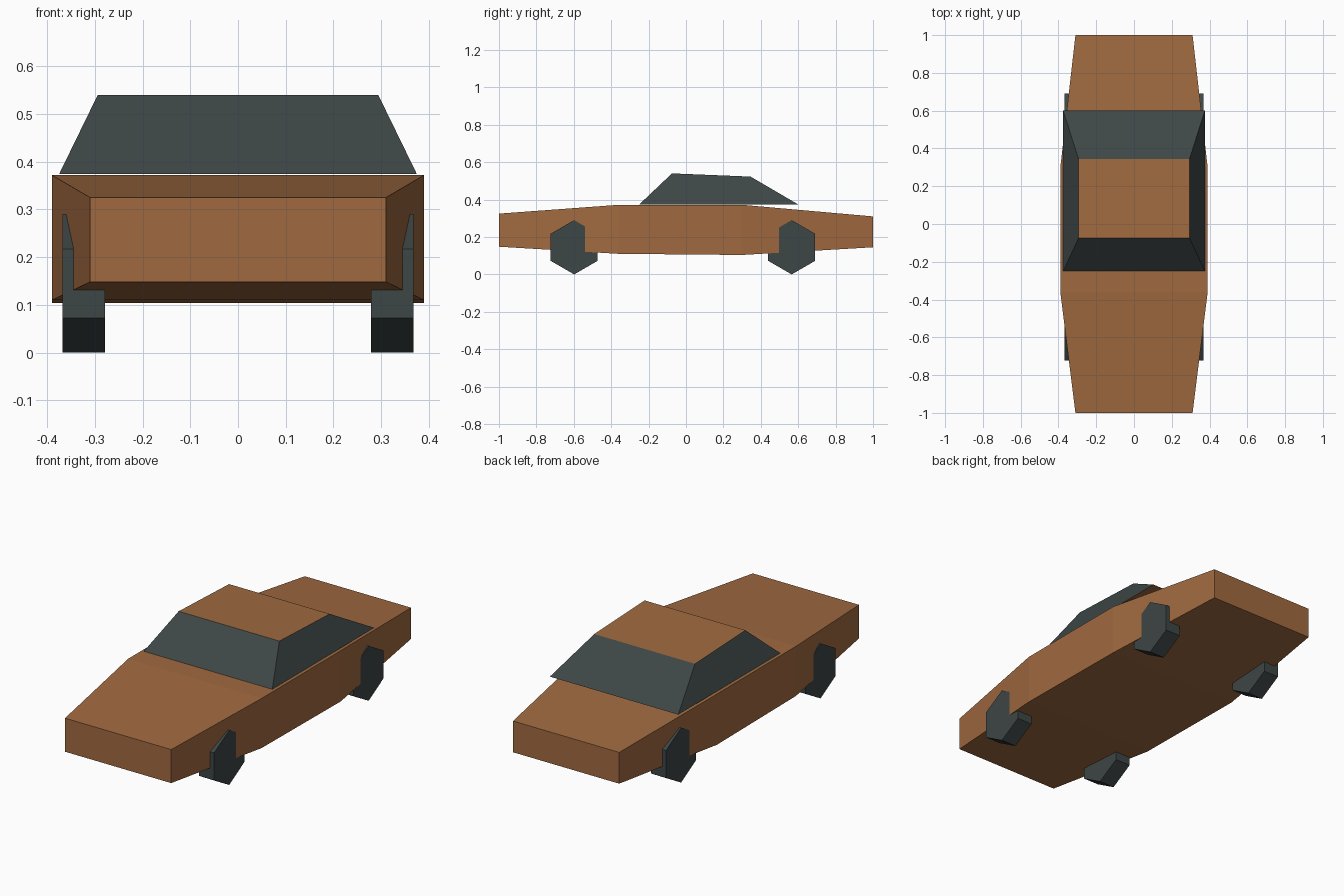
import bpy
import math
from mathutils import Matrix

if "Cube" in bpy.data.objects:
    bpy.data.objects.remove(bpy.data.objects["Cube"])


def material(name, rgb):
    mat = bpy.data.materials.new(name)
    mat.use_nodes = True
    colour = (*rgb, 1)
    mat.diffuse_color = colour
    mat.node_tree.nodes["Principled BSDF"].inputs["Base Color"].default_value = colour
    return mat


brown = material("brown paint", (0.352, 0.144, 0.051))
dark = material("dark grey", (0.048, 0.061, 0.061))


def loft(name, sections, mats):
    """Join rectangular sections (y, half width, bottom z, top z) and cap both ends."""
    verts, faces = [], []
    for y, w, low, high in sections:
        verts += [(-w, y, low), (w, y, low), (w, y, high), (-w, y, high)]
    for s in range(0, len(verts) - 4, 4):
        for i in range(4):
            j = (i + 1) % 4
            faces.append((s + j, s + i, s + i + 4, s + j + 4))
    n = len(verts)
    faces += [(0, 1, 2, 3), (n - 1, n - 2, n - 3, n - 4)]
    return build(name, verts, faces, mats)


def build(name, verts, faces, mats):
    mesh = bpy.data.meshes.new(name)
    mesh.from_pydata(verts, [], faces)
    for mat in mats:
        mesh.materials.append(mat)
    obj = bpy.data.objects.new(name, mesh)
    bpy.context.collection.objects.link(obj)
    return obj


# Body: tapered at the nose and tail
loft("body", [(-1, 0.31, 0.148, 0.325), (-0.36, 0.39, 0.11, 0.372),
              (0.3, 0.39, 0.104, 0.372), (1, 0.31, 0.145, 0.31)], [brown])

# Cabin: glass all round, painted roof and floor
base = [(x, y, 0.374) for x, y in ((-0.375, -0.25), (0.375, -0.25), (0.375, 0.6), (-0.375, 0.6))]
roof = [(-0.294, -0.075, 0.54), (0.294, -0.075, 0.54), (0.294, 0.345, 0.523), (-0.294, 0.345, 0.523)]
sides = [(i, (i + 1) % 4, (i + 1) % 4 + 4, i + 4) for i in range(4)]
cabin = build("cabin", base + roof, sides + [(4, 5, 6, 7), (3, 2, 1, 0)], [brown, dark])
for face in cabin.data.polygons:
    face.material_index = 0 if abs(face.normal.z) > 0.95 else 1

# Wheels: six-sided, point upward
for end, y in (("front", -0.598), ("rear", 0.565)):
    for side, x in (("left", 0.323), ("right", -0.323)):
        bpy.ops.mesh.primitive_cylinder_add(vertices=6, radius=0.145, depth=0.089,
                                            location=(x, y, 0.145))
        wheel = bpy.context.object
        wheel.name = f"{end}_{side}_wheel"
        wheel.data.transform(Matrix.Rotation(math.pi / 2, 4, "X"))
        wheel.data.transform(Matrix.Rotation(math.pi / 2, 4, "Z"))
        wheel.data.materials.append(dark)
